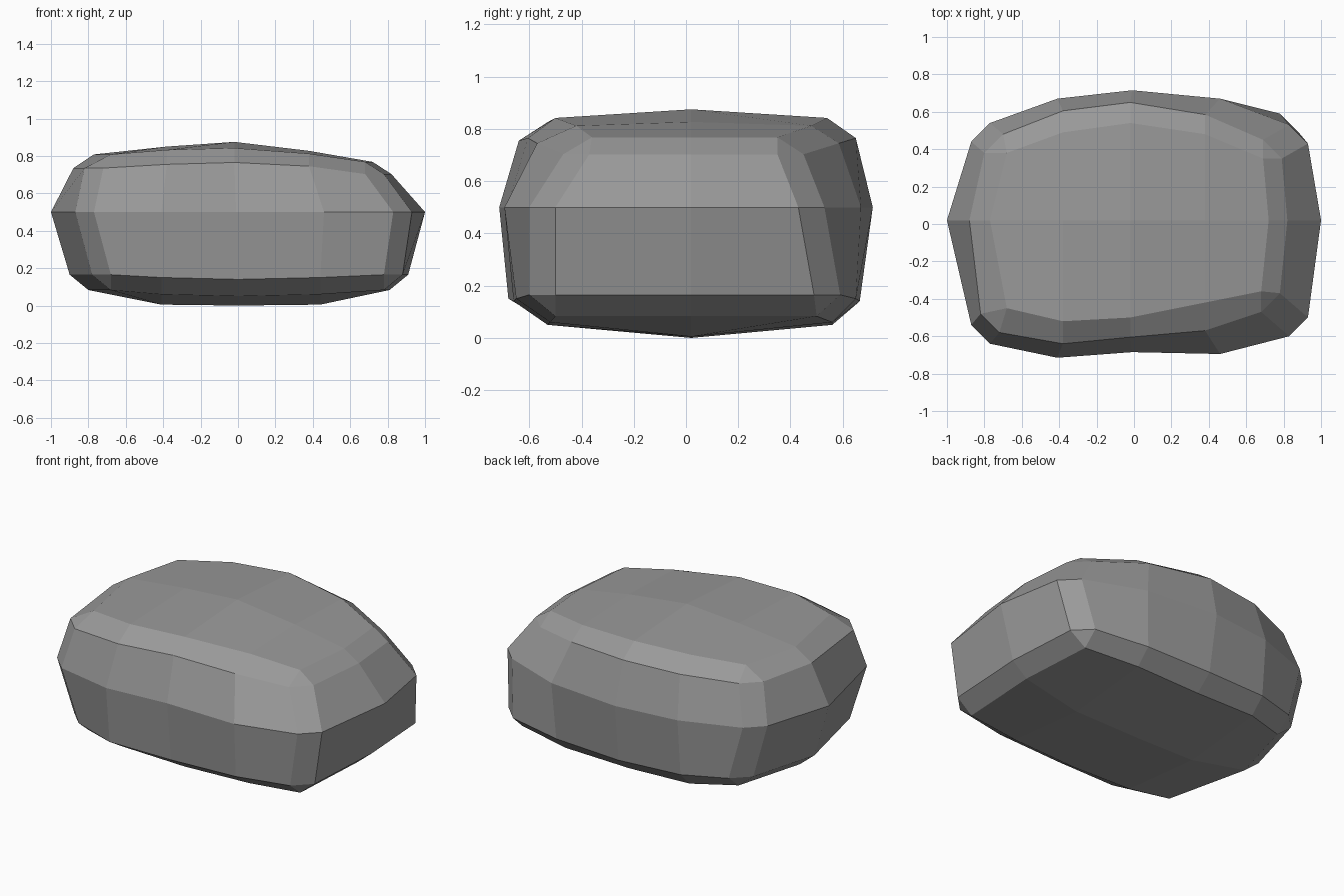
import bpy, bmesh

if "Cube" in bpy.data.objects:
    bpy.data.objects.remove(bpy.data.objects["Cube"])

BEVEL = 0.10

# Each level of the boulder: x of the left/right mid points, the four corners
# (left-front, right-front, right-back, left-back), y of the front and back points
# at the three inner columns, the columns' x, and z per column from left to right.
bottom_edge = dict(mid=(-.80, .81), corners=((-.68, -.50), (.78, -.50), (.78, .50), (-.68, .45)),
                   front=(-.53, -.53, -.52), back=(.55, .56, .56), cols=(-.41, 0, .44),
                   z=(.083, .06, .05, .06, .083))
low_side = dict(mid=(-.90, .91), corners=((-.68, -.50), (.78, -.50), (.78, .49), (-.68, .45)),
                front=(-.68, -.66, -.65), back=(.64, .665, .65), cols=(-.41, 0, .44),
                z=(.165, .15, .14, .15, .165))
waist = dict(mid=(-1, 1), corners=((-.77, -.54), (.83, -.50), (.83, .43), (-.77, .44)),
             front=(-.715, -.685, -.695), back=(.67, .715, .67), cols=(-.41, -.01, .46),
             z=(.5,) * 5)
high_side = dict(mid=(-.88, .82), corners=((-.72, -.48), (.68, -.37), (.69, .35), (-.70, .38)),
                 front=(-.64, -.605, -.57), back=(.605, .65, .585), cols=(-.38, -.02, .38),
                 z=(.735, .755, .765, .745, .703))
top_edge = dict(mid=(-.77, .72), corners=((-.68, -.45), (.68, -.36), (.69, .35), (-.68, .38)),
                front=(-.52, -.50, -.42), back=(.49, .54, .48), cols=(-.38, -.02, .38),
                z=(.808, .832, .842, .812, .768))


def ring(bm, lv, split):
    """Counter-clockwise loop; split corners give 16 points, plain ones 12."""
    lf, rf, rb, lb = lv["corners"]
    z, c, b = lv["z"], lv["cols"], BEVEL

    def corner(p, sx, sy, zz):
        if not split:
            return [(p[0], p[1], zz)]
        pts = [(p[0] + sx * b, p[1], zz), (p[0], p[1] + sy * b, zz)]
        return pts if sx * sy > 0 else pts[::-1]

    pts = [(lv["mid"][0], .02, z[0])]
    pts += corner(lf, -1, -1, z[0])
    pts += [(c[i], lv["front"][i], z[i + 1]) for i in range(3)]
    pts += corner(rf, 1, -1, z[4])
    pts += [(lv["mid"][1], .02, z[4])]
    pts += corner(rb, 1, 1, z[4])
    pts += [(c[i], lv["back"][i], z[i + 1]) for i in (2, 1, 0)]
    pts += corner(lb, -1, 1, z[0])
    return [bm.verts.new(p) for p in pts]


def bridge(bm, a, b):
    """Faces between two loops; repeated points collapse quads to triangles."""
    n = len(a)
    for i in range(n):
        j = (i + 1) % n
        bm.faces.new(list(dict.fromkeys((a[i], a[j], b[j], b[i]))))


def doubled(r):
    """Repeat the corner points of a 12-loop so that it matches a 16-loop."""
    return [r[i] for i in (0, 1, 1, 2, 3, 4, 5, 5, 6, 7, 7, 8, 9, 10, 11, 11)]


def cap(bm, r, cols, heights):
    """Gently domed cap: a grid of eight faces with a middle row."""
    mid = [r[0]] + [bm.verts.new((x, .02, z)) for x, z in zip(cols, heights)] + [r[6]]
    front = r[1:6]
    back = [r[i] for i in (11, 10, 9, 8, 7)]
    for i in range(4):
        bm.faces.new((front[i], front[i + 1], mid[i + 1], mid[i]))
        bm.faces.new((mid[i], mid[i + 1], back[i + 1], back[i]))


# Boulder: stacked loops closed by two domed caps
bm = bmesh.new()
r1 = ring(bm, bottom_edge, False)
r2, r3, r4 = (ring(bm, lv, True) for lv in (low_side, waist, high_side))
r5 = ring(bm, top_edge, False)
bridge(bm, doubled(r1), r2)
bridge(bm, r2, r3)
bridge(bm, r3, r4)
bridge(bm, r4, doubled(r5))
cap(bm, r5, top_edge["cols"], (.85, .875, .827))
cap(bm, r1, bottom_edge["cols"], (.005, 0, .005))
bmesh.ops.recalc_face_normals(bm, faces=bm.faces[:])

mesh = bpy.data.meshes.new("boulder")
bm.to_mesh(mesh)
bm.free()
boulder = bpy.data.objects.new("boulder", mesh)
bpy.context.collection.objects.link(boulder)

# Stone colour
stone = bpy.data.materials.new("grey stone")
stone.diffuse_color = (.32, .32, .32, 1)
stone.use_nodes = True
stone.node_tree.nodes["Principled BSDF"].inputs["Base Color"].default_value = stone.diffuse_color
mesh.materials.append(stone)
